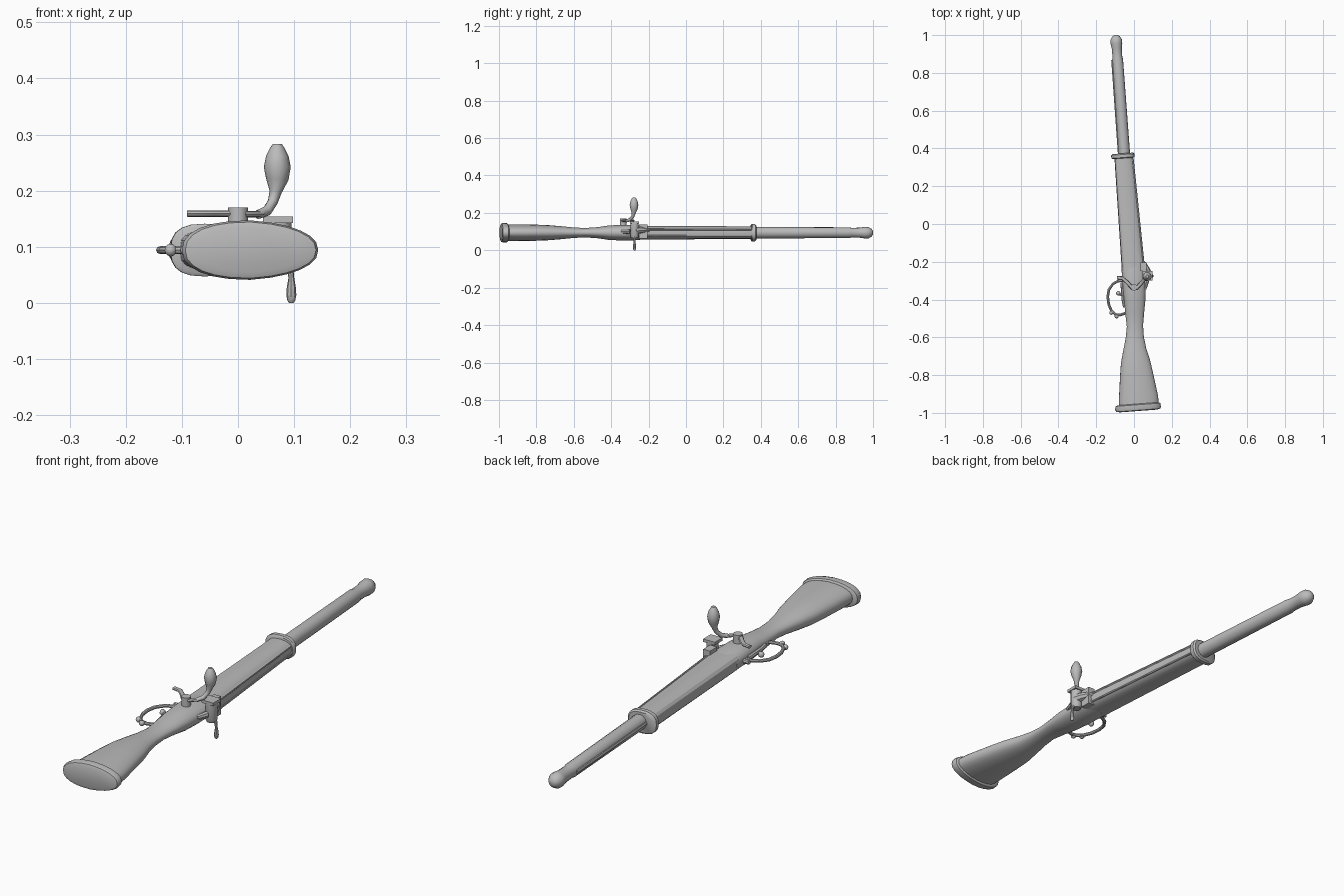
import bpy, bmesh, math
from mathutils import Vector

ZC = 0.094          # height of the gun's centre plane
TILT = 0.075        # slight yaw of the gun on the ground

mat = bpy.data.materials.new("plain grey")
mat.diffuse_color = (0.5, 0.5, 0.5, 1)


def make(name, rings, angle=40):
    """Skin a list of equal-length point rings and cap both ends."""
    bm = bmesh.new()
    vs = [[bm.verts.new(p) for p in r] for r in rings]
    n = len(rings[0])
    for a, b in zip(vs, vs[1:]):
        for i in range(n):
            j = (i + 1) % n
            bm.faces.new((a[i], a[j], b[j], b[i]))
    bm.faces.new(vs[0][::-1])
    bm.faces.new(vs[-1])
    bmesh.ops.recalc_face_normals(bm, faces=bm.faces)
    me = bpy.data.meshes.new(name)
    bm.to_mesh(me)
    bm.free()
    me.materials.append(mat)
    ob = bpy.data.objects.new(name, me)
    bpy.context.collection.objects.link(ob)
    bpy.ops.object.select_all(action='DESELECT')
    ob.select_set(True)
    bpy.context.view_layer.objects.active = ob
    bpy.ops.object.shade_smooth_by_angle(angle=math.radians(angle))
    return ob


def loft(name, secs, n=20, power=2.4, taper=0.0, angle=40):
    """Sections (y, x_left, x_right, half_z) as rounded ovals."""
    rings = []
    for y, xl, xr, hz in secs:
        c, h, ring = (xl + xr) / 2, (xr - xl) / 2, []
        for i in range(n):
            t = 2 * math.pi * i / n
            u = math.copysign(abs(math.cos(t)) ** (2 / power), math.cos(t))
            w = math.copysign(abs(math.sin(t)) ** (2 / power), math.sin(t))
            ring.append((c + h * u, y + TILT * h * u, ZC + hz * w * (1 - taper * max(u, 0))))
        rings.append(ring)
    return make(name, rings, angle)


def sweep(name, pts, n=10, flat=1.0, angle=40):
    """Round tube through (x, y, z, radius) points; flat squashes it in z."""
    P = [Vector(p[:3]) for p in pts]
    tans = [(P[min(i + 1, len(P) - 1)] - P[max(i - 1, 0)]).normalized() for i in range(len(P))]
    u = tans[0].orthogonal().normalized()
    rings = []
    for i, p in enumerate(P):
        if i:
            u = tans[i - 1].rotation_difference(tans[i]) @ u
        v = tans[i].cross(u)
        ring = []
        for k in range(n):
            a = 2 * math.pi * k / n
            d = (u * math.cos(a) + v * math.sin(a)) * pts[i][3]
            d.z *= flat
            ring.append(p + d)
        rings.append(ring)
    return make(name, rings, angle)


def ball(name, x, y, z, r):
    return sweep(name, [(x, y, z + r * math.sin(a), max(r * math.cos(a), r * 0.1))
                        for a in [math.radians(d) for d in range(-90, 91, 30)]], 10, 1, 60)


def box(name, x0, x1, y0, y1, z0, z1):
    return make(name, [[(x0, y0, z), (x1, y0, z), (x1, y1, z), (x0, y1, z)] for z in (z0, z1)])


# butt stock, wrist and receiver
loft("butt_stock", [
    (-0.965, -0.080, 0.130, 0.045), (-0.92, -0.080, 0.128, 0.045),
    (-0.80, -0.074, 0.102, 0.043), (-0.73, -0.069, 0.086, 0.040),
    (-0.66, -0.056, 0.064, 0.034), (-0.60, -0.044, 0.052, 0.028),
    (-0.54, -0.038, 0.048, 0.025), (-0.47, -0.046, 0.054, 0.030),
    (-0.41, -0.052, 0.060, 0.039), (-0.33, -0.060, 0.062, 0.042),
    (-0.27, -0.064, 0.062, 0.040), (-0.23, -0.066, 0.056, 0.036)], 24, 2.3, 0.15)
# butt plate
loft("butt_plate", [
    (-0.990, -0.075, 0.120, 0.040), (-0.986, -0.094, 0.139, 0.050),
    (-0.976, -0.100, 0.143, 0.053), (-0.957, -0.098, 0.139, 0.052),
    (-0.952, -0.085, 0.130, 0.046)], 24, 2.3, 0.15)
# fore stock, faceted toward the top edge
loft("fore_stock", [(-0.25, -0.064, 0.058, 0.036), (0.36, -0.104, -0.006, 0.034)], 16, 3.0, 0.15, 25)
# thin raised ribs along the top edge of the fore stock
for s in (-1, 1):
    sweep("fore_stock_rib", [(0.054, -0.24, ZC + s * 0.018, 0.005),
                             (-0.007, 0.35, ZC + s * 0.016, 0.005)], 6)
# band at the fore stock end
loft("front_band", [(0.348, -0.112, 0.000, 0.042), (0.352, -0.120, 0.003, 0.047),
                    (0.368, -0.121, 0.002, 0.047), (0.374, -0.112, -0.005, 0.041)], 20, 2.6)

# barrel with flared muzzle
def bx(y):
    return -0.096 + (1 - y) * 0.071

sweep("barrel", [(bx(y), y, ZC, r) for y, r in (
    (0.30, 0.031), (0.60, 0.030), (0.87, 0.029), (0.885, 0.026), (0.93, 0.027),
    (0.955, 0.031), (0.975, 0.031), (0.992, 0.021), (1.0, 0.010))], 14)
# flat rib under the barrel
sweep("barrel_under_rib", [(bx(y) - 0.024, y, ZC, 0.010) for y in (0.36, 0.87)], 8)

# trigger guard
sweep("trigger_guard", [(x, y, ZC, 0.007) for x, y in (
    (-0.055, -0.300), (-0.085, -0.302), (-0.112, -0.318), (-0.133, -0.348),
    (-0.139, -0.385), (-0.134, -0.425), (-0.120, -0.458), (-0.100, -0.478),
    (-0.075, -0.482), (-0.045, -0.472))], 8)
sweep("guard_front_tab", [(-0.050, -0.285, ZC, 0.010), (-0.088, -0.283, ZC, 0.008)], 8)
sweep("guard_rear_strap", [(-0.048, -0.44, ZC, 0.010), (-0.056, -0.40, ZC, 0.010),
                           (-0.062, -0.31, ZC, 0.010)], 8)
ball("guard_bead_1", -0.120, -0.470, ZC, 0.011)
ball("guard_bead_2", -0.092, -0.489, ZC, 0.011)
# trigger
sweep("trigger", [(-0.045, -0.378, ZC, 0.007), (-0.068, -0.375, ZC, 0.006),
                  (-0.082, -0.367, ZC, 0.006)], 8)
ball("trigger_bead", -0.083, -0.367, ZC, 0.012)

# side lever, its pivot and its drop-shaped knob
sweep("side_lever", [(x, y, z, 0.010) for x, y, z in (
    (-0.090, -0.284, 0.159), (-0.060, -0.288, 0.159), (-0.035, -0.310, 0.159),
    (-0.010, -0.338, 0.159), (0.015, -0.338, 0.158), (0.040, -0.312, 0.158))], 8, 0.6)
sweep("lever_pivot", [(0.0, -0.335, 0.12, 0.018), (0.0, -0.335, 0.170, 0.018)], 12)
sweep("lever_knob", [
    (0.035, -0.318, 0.157, 0.008), (0.052, -0.298, 0.164, 0.009), (0.062, -0.285, 0.180, 0.009),
    (0.067, -0.280, 0.198, 0.011), (0.070, -0.278, 0.220, 0.020), (0.070, -0.278, 0.242, 0.024),
    (0.070, -0.278, 0.262, 0.020), (0.070, -0.278, 0.276, 0.013), (0.070, -0.278, 0.283, 0.008)], 10)

# lock housing on the top edge
box("lock_plate", 0.045, 0.098, -0.30, -0.25, 0.142, 0.154)
sweep("lock_cylinder", [(0.073, -0.275, 0.065, 0.018), (0.073, -0.275, 0.075, 0.023),
                        (0.073, -0.275, 0.145, 0.023)], 12)
box("lock_block", 0.035, 0.066, -0.25, -0.205, 0.064, 0.138)
sweep("lock_horn", [(0.046, -0.198, 0.105, 0.007), (0.056, -0.215, 0.108, 0.013),
                    (0.068, -0.245, 0.108, 0.018), (0.080, -0.272, 0.105, 0.018)], 8)
sweep("lock_hinge", [(0.055, -0.345, 0.10, 0.010), (0.068, -0.30, 0.10, 0.013)], 8)
# small handle hanging below the lock
sweep("lower_handle", [
    (0.085, -0.275, 0.085, 0.009), (0.093, -0.275, 0.060, 0.006), (0.095, -0.275, 0.045, 0.005),
    (0.095, -0.275, 0.028, 0.008), (0.095, -0.275, 0.014, 0.009), (0.095, -0.275, 0.004, 0.007),
    (0.095, -0.275, 0.0, 0.004)], 8)
